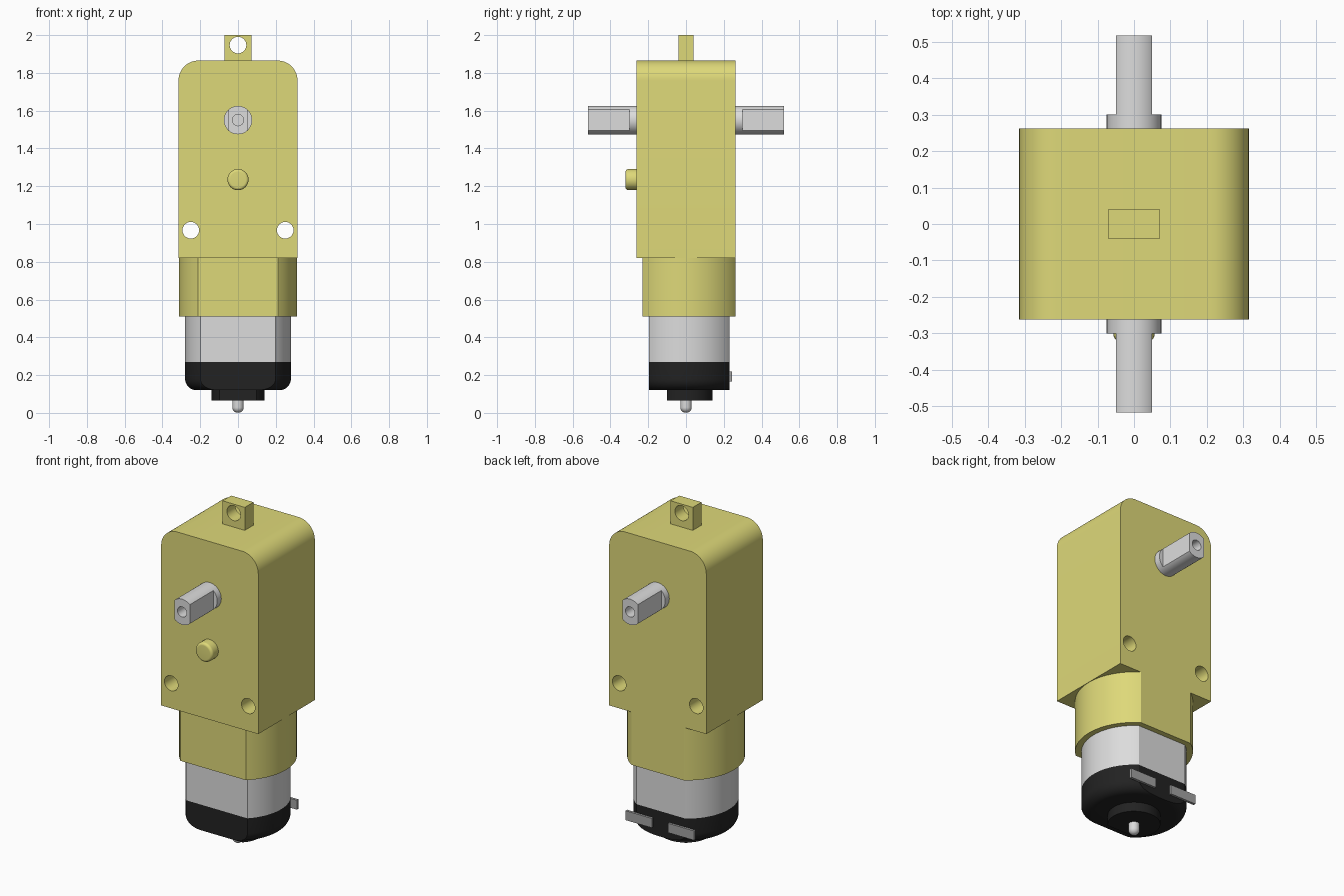
import bpy, bmesh, math
from mathutils import Matrix, Vector

old = bpy.data.objects.get("Cube")
if old:
    bpy.data.objects.remove(old, do_unlink=True)


def material(name, rgb):
    m = bpy.data.materials.new(name)
    m.use_nodes = True
    m.diffuse_color = (*rgb, 1)
    m.node_tree.nodes["Principled BSDF"].inputs["Base Color"].default_value = (*rgb, 1)
    return m


YELLOW = material("yellow plastic", (0.73, 0.69, 0.19))
SILVER = material("silver metal", (0.72, 0.72, 0.72))
BLACK = material("black plastic", (0.016, 0.016, 0.016))
GREY = material("terminal grey", (0.36, 0.36, 0.36))


def finish(name, bm, mat, smooth=True):
    bmesh.ops.recalc_face_normals(bm, faces=bm.faces)
    mesh = bpy.data.meshes.new(name)
    bm.to_mesh(mesh)
    bm.free()
    mesh.materials.append(mat)
    ob = bpy.data.objects.new(name, mesh)
    bpy.context.collection.objects.link(ob)
    if smooth:
        activate(ob)
        bpy.ops.object.shade_smooth_by_angle(angle=math.radians(30))
    return ob


def activate(ob):
    bpy.ops.object.select_all(action="DESELECT")
    ob.select_set(True)
    bpy.context.view_layer.objects.active = ob


def box(name, lo, hi, mat):
    lo, hi = Vector(lo), Vector(hi)
    bm = bmesh.new()
    bmesh.ops.create_cube(bm, size=1, matrix=Matrix.Translation((lo + hi) / 2)
                          @ Matrix.Diagonal((*(hi - lo), 1)))
    return finish(name, bm, mat, False)


def clip(bm, point, normal):
    """Cut away everything beyond a plane and close the flat."""
    geom = bm.verts[:] + bm.edges[:] + bm.faces[:]
    cut = bmesh.ops.bisect_plane(bm, geom=geom, plane_co=point, plane_no=normal, clear_outer=True)
    edges = [e for e in cut["geom_cut"] if isinstance(e, bmesh.types.BMEdge)]
    bmesh.ops.contextual_create(bm, geom=edges)


def lathe(name, profile, mat, flats=(), place=Matrix(), steps=80):
    """Revolve (radius, height) points about z, cap the ends, cut the flats."""
    bm = bmesh.new()
    rings = []
    for r, z in profile:
        rings.append([bm.verts.new((r * math.cos(a), r * math.sin(a), z))
                      for a in (math.tau * i / steps for i in range(steps))])
    for a, b in zip(rings, rings[1:]):
        for i in range(steps):
            j = (i + 1) % steps
            bm.faces.new((a[i], a[j], b[j], b[i]))
    bm.faces.new(rings[0])
    bm.faces.new(rings[-1])
    for point, normal in flats:
        clip(bm, point, normal)
    bm.transform(place)
    return finish(name, bm, mat)


def along_y(x, y, z, front=True):
    """Place a lathe axis along -y (front) or +y (back)."""
    turn = math.pi / 2 if front else -math.pi / 2
    return Matrix.Translation((x, y, z)) @ Matrix.Rotation(turn, 4, "X")


def drill(ob, x, y, z, r, half):
    """Cut a round hole along y."""
    cutter = lathe("hole_cutter", [(r, -half), (r, half)], ob.data.materials[0],
                   place=along_y(x, y, z), steps=40)
    mod = ob.modifiers.new("hole", "BOOLEAN")
    mod.operation, mod.solver, mod.object = "DIFFERENCE", "EXACT", cutter
    activate(ob)
    bpy.ops.object.modifier_apply(modifier=mod.name)
    bpy.data.objects.remove(cutter, do_unlink=True)
    bpy.ops.object.shade_smooth_by_angle(angle=math.radians(30))


def arc(cr, cz, r, start, end, n=8):
    angles = (math.radians(start + (end - start) * i / n) for i in range(n + 1))
    return [(cr + r * math.cos(a), cz + r * math.sin(a)) for a in angles]


def y_flats(front, back):
    return [((0, front, 0), (0, -1, 0)), ((0, back, 0), (0, 1, 0))]


# Gearbox housing with rounded top corners and two mounting holes
W, D, BOTTOM, TOP, R = 0.315, 0.262, 0.82, 1.865, 0.105
outline = [(-W, BOTTOM), (W, BOTTOM)]
outline += arc(W - R, TOP - R, R, 0, 90, 14) + arc(R - W, TOP - R, R, 90, 180, 14)
bm = bmesh.new()
face = bm.faces.new([bm.verts.new((x, -D, z)) for x, z in outline])
ext = bmesh.ops.extrude_face_region(bm, geom=[face])
bmesh.ops.translate(bm, vec=(0, 2 * D, 0),
                    verts=[v for v in ext["geom"] if isinstance(v, bmesh.types.BMVert)])
housing = finish("gearbox_housing", bm, YELLOW)
for side in (-1, 1):
    drill(housing, side * 0.25, 0, 0.967, 0.044, 0.4)

# Top tab with its hole
tab = box("top_tab", (-0.072, -0.04, TOP - 0.01), (0.072, 0.04, 2), YELLOW)
drill(tab, 0, 0, 1.947, 0.044, 0.2)

# Locating peg on the front
lathe("locating_peg", [(0.056, 0)] + arc(0.041, 0.043, 0.015, 0, 90),
      YELLOW, place=along_y(0, -D, 1.235), steps=48)

# Motor sleeve, motor can and rear cap share a round shape with two flats
lathe("motor_sleeve", [(0.313, 0.51), (0.313, BOTTOM)], YELLOW, y_flats(-0.23, D))
lathe("motor_can", [(0.28, 0.27), (0.28, 0.53)], SILVER, y_flats(-0.197, 0.23))
lathe("motor_cap", arc(0.22, 0.18, 0.06, -90, 0) + [(0.28, 0.27)], BLACK, y_flats(-0.197, 0.23))
lathe("cap_boss", [(0.14, 0.065), (0.14, 0.13)], BLACK, [((0, -0.1, 0), (0, -1, 0))])

# Rounded motor shaft tip
lathe("motor_shaft_tip", arc(0.001, 0.03, 0.029, -90, 0) + [(0.03, 0.075)], SILVER, steps=32)

for side, label in ((-1, "right"), (1, "left")):
    # Flat solder terminals on the back
    x0, x1 = sorted((side * 0.052, side * 0.222))
    box(label + "_terminal", (x0, 0.228, 0.165), (x1, 0.243, 0.22), GREY)

for front, label in ((True, "front"), (False, "back")):
    # Output shaft: round collar, then a double-flat end with a screw hole
    sign = -1 if front else 1
    lathe(label + "_shaft_collar", [(0.075, 0), (0.075, 0.038)], SILVER,
          place=along_y(0, sign * D, 1.55, front), steps=64)
    end = lathe(label + "_output_shaft", [(0.075, 0.03), (0.075, 0.256)], SILVER,
                [((s * 0.05, 0, 0), (s, 0, 0)) for s in (-1, 1)],
                along_y(0, sign * D, 1.55, front), 64)
    drill(end, 0, sign * 0.518, 1.55, 0.03, 0.1)
